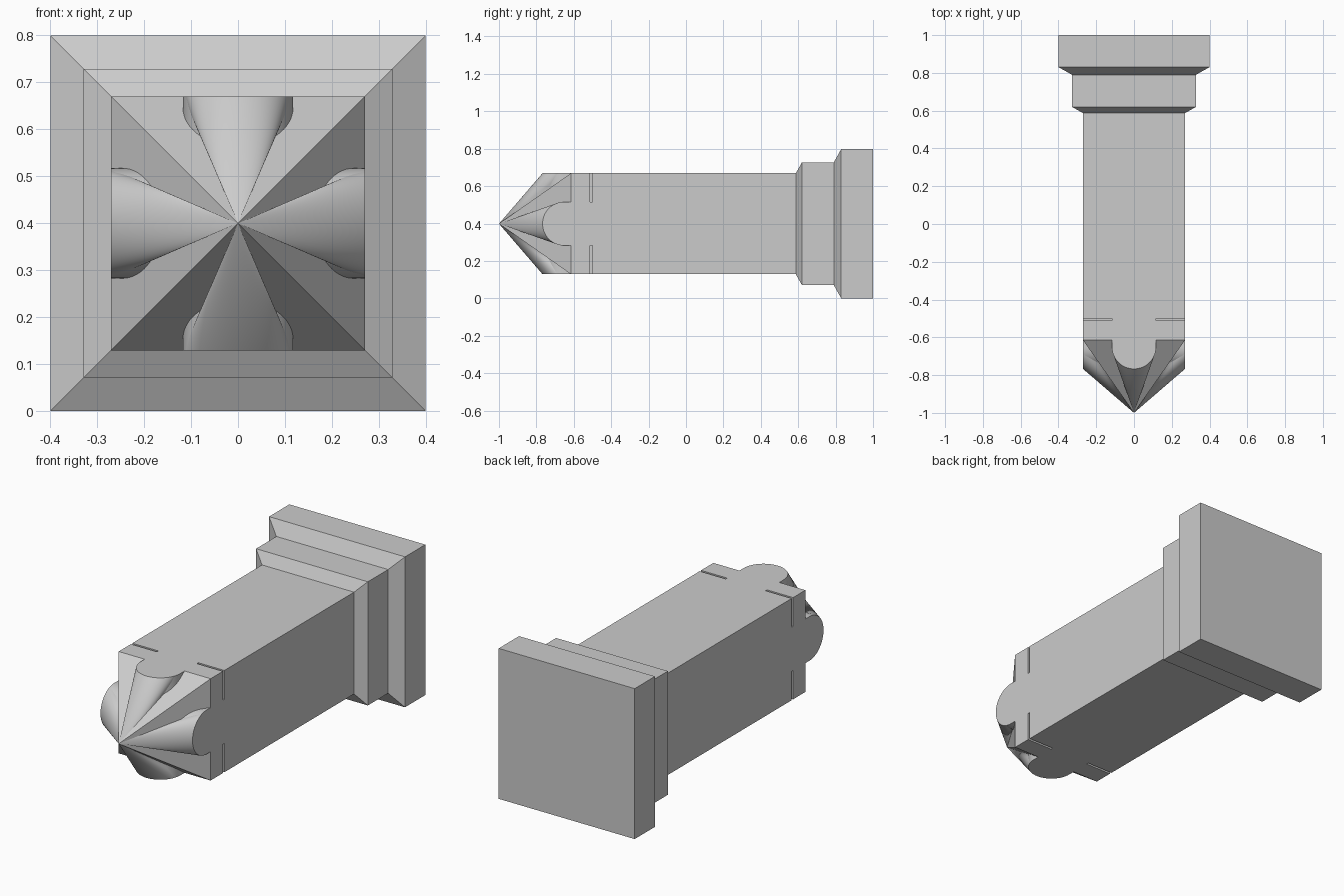
import bpy, bmesh
from math import sin, cos, pi
from mathutils import Matrix, Vector

if "Cube" in bpy.data.objects:
    bpy.data.objects.remove(bpy.data.objects["Cube"])

MID = 0.399          # height of the long axis
TIP = -1.0           # y of the point
HALF = 0.27          # half width of the shaft
SHOULDER = -0.615    # y where the pyramid begins
LOBE = 0.117         # half width of the rounded lobes


def finish(bm, name):
    bmesh.ops.recalc_face_normals(bm, faces=bm.faces[:])
    mesh = bpy.data.meshes.new(name)
    bm.to_mesh(mesh)
    bm.free()
    obj = bpy.data.objects.new(name, mesh)
    obj.location.z = MID
    bpy.context.collection.objects.link(obj)
    return obj


# Post: square sections lofted along y, closed to a point at the front
bm = bmesh.new()
profile = [(SHOULDER, HALF), (0.587, HALF), (0.62, 0.328), (0.79, 0.328),
           (0.83, MID), (1.0, MID)]
rings = [[bm.verts.new((sx * h, y, sz * h))
          for sx, sz in ((-1, -1), (1, -1), (1, 1), (-1, 1))] for y, h in profile]
apex = bm.verts.new((0, TIP, 0))
for i in range(4):
    j = (i + 1) % 4
    bm.faces.new((apex, rings[0][i], rings[0][j]))
    for a, b in zip(rings, rings[1:]):
        bm.faces.new((a[i], a[j], b[j], b[i]))
bm.faces.new(rings[-1])
post = finish(bm, "post")

# Thin saw slots across the four long corners
bm = bmesh.new()
size = 0.2
for sx in (-1, 1):
    for sz in (-1, 1):
        centre = Vector((sx * (LOBE + size / 2), -0.506, sz * (LOBE + size / 2)))
        bmesh.ops.create_cube(bm, size=1, matrix=Matrix.Translation(centre)
                              @ Matrix.Diagonal((size, 0.012, size, 1)))
cutter = finish(bm, "slot_cutter")
cutter.hide_render = True
bpy.context.view_layer.objects.active = post
mod = post.modifiers.new("slots", "BOOLEAN")
mod.operation = "DIFFERENCE"
mod.solver = "EXACT"
mod.object = cutter
bpy.ops.object.modifier_apply(modifier=mod.name)
bpy.data.objects.remove(cutter)

# Lobes: round-ended tongue on each side, with a cone running to the point
SEG = 32
cy = -0.65
outline = [(LOBE, SHOULDER)]
outline += [(LOBE * cos(pi * k / SEG), cy - LOBE * sin(pi * k / SEG))
            for k in range(SEG + 1)]
outline += [(-LOBE, SHOULDER)]
for n, side in enumerate(("top", "right", "bottom", "left")):
    bm = bmesh.new()
    turn = Matrix.Rotation(n * pi / 2, 3, "Y")
    top = [bm.verts.new(turn @ Vector((x, y, HALF))) for x, y in outline]
    low = [bm.verts.new(turn @ Vector((x, y, 0.14))) for x, y in outline]
    point = bm.verts.new((0, TIP, 0))
    bm.faces.new(top)
    for i in range(len(top) - 1):
        bm.faces.new((top[i], top[i + 1], point))
    # walls hang from their own copy of the rim
    rim = [bm.verts.new(v.co) for v in top]
    for i in range(len(top) - 1):
        bm.faces.new((rim[i], rim[i + 1], low[i + 1], low[i]))
    # orient every face away from the middle of the lobe
    bm.normal_update()
    core = turn @ Vector((0, -0.66, 0.2))
    for f in bm.faces:
        if f.normal.dot(f.calc_center_median() - core) < 0:
            f.normal_flip()
    mesh = bpy.data.meshes.new("lobe_" + side)
    bm.to_mesh(mesh)
    bm.free()
    lobe = bpy.data.objects.new("lobe_" + side, mesh)
    lobe.location.z = MID
    bpy.context.collection.objects.link(lobe)
    bpy.ops.object.select_all(action="DESELECT")
    lobe.select_set(True)
    bpy.context.view_layer.objects.active = lobe
    bpy.ops.object.shade_smooth_by_angle(angle=0.6)
